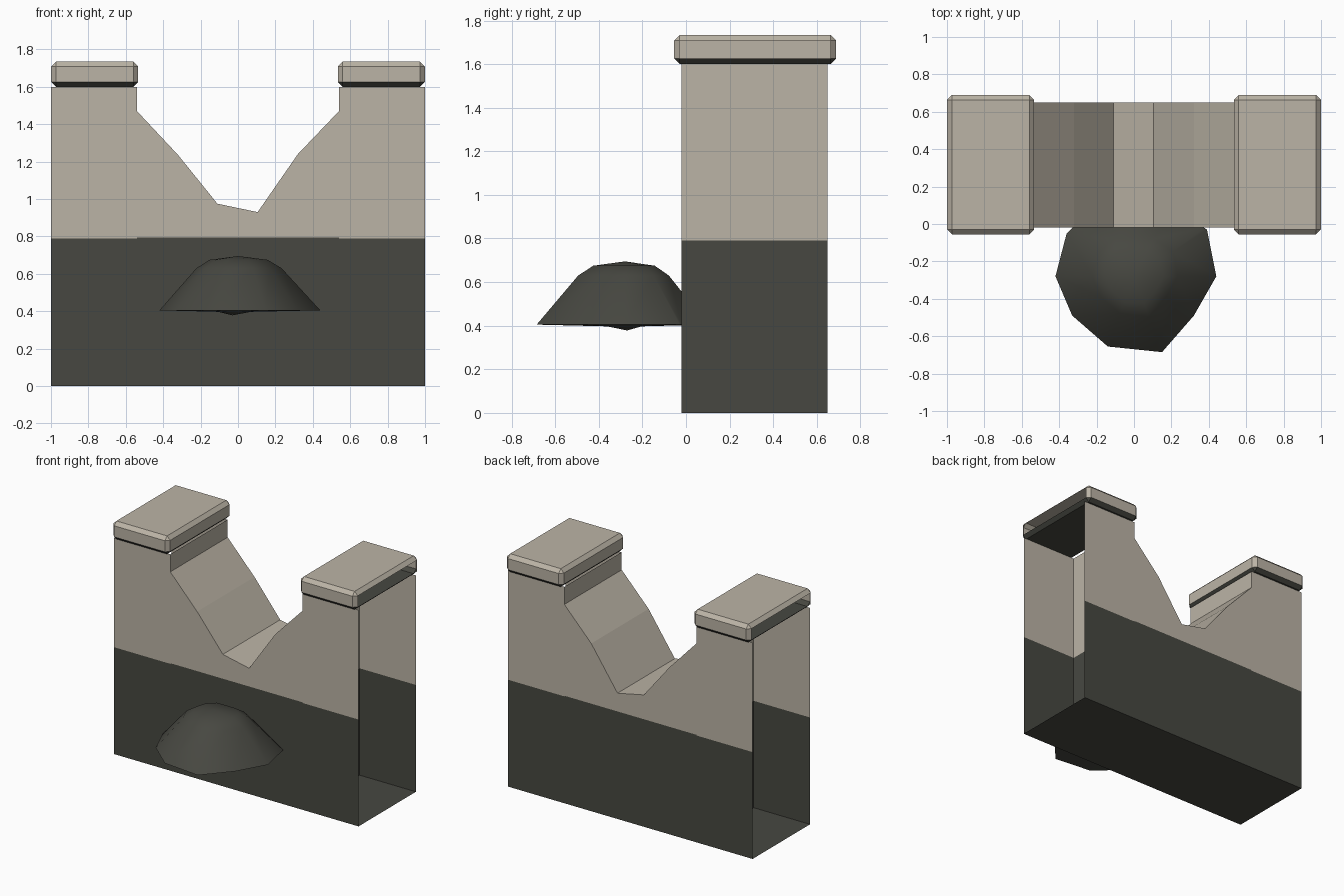
import bpy, bmesh
from mathutils import Vector

if "Cube" in bpy.data.objects:
    bpy.data.objects.remove(bpy.data.objects["Cube"])


def material(name, rgb):
    m = bpy.data.materials.new(name)
    m.diffuse_color = (*rgb, 1)
    m.use_nodes = True
    m.node_tree.nodes["Principled BSDF"].inputs["Base Color"].default_value = m.diffuse_color
    return m


STONE = material("pale stone", (0.50, 0.455, 0.38))
DARK = material("dark rock", (0.063, 0.064, 0.053))
Y0, Y1 = -0.02, 0.65          # wall thickness


def finish(bm, name):
    me = bpy.data.meshes.new(name)
    bm.to_mesh(me)
    bm.free()
    me.materials.append(STONE)
    me.materials.append(DARK)
    ob = bpy.data.objects.new(name, me)
    bpy.context.collection.objects.link(ob)
    return ob


def wall_section(name, profile, open_edges, split):
    """Extrude an x-z profile through the wall, leaving some edges open."""
    bm = bmesh.new()
    a = [bm.verts.new((x, Y0, z)) for x, z in profile]
    b = [bm.verts.new((x, Y1, z)) for x, z in profile]
    bm.faces.new(a)
    bm.faces.new(b[::-1])
    n = len(profile)
    for i in range(n):
        if i not in open_edges:
            j = (i + 1) % n
            bm.faces.new((a[j], a[i], b[i], b[j]))
    bmesh.ops.recalc_face_normals(bm, faces=bm.faces)
    # dark lower band
    geom = bm.verts[:] + bm.edges[:] + bm.faces[:]
    bmesh.ops.bisect_plane(bm, geom=geom, plane_co=(0, 0, split), plane_no=(0, 0, 1))
    for f in bm.faces:
        f.material_index = int(f.calc_center_median().z < split)
    return finish(bm, name)


# middle wall with the V-shaped gap
gap = [(-0.54, 0), (0.54, 0), (0.54, 1.47), (0.32, 1.24), (0.105, 0.93),
       (-0.11, 0.975), (-0.32, 1.235), (-0.54, 1.47)]
wall_section("middle_wall", gap, {1, 7}, 0.795)

for s, side in ((-1, "left"), (1, "right")):
    # tower: open at its outer end and under the cap
    prof = [(s * 0.54, 0), (s, 0), (s, 1.6), (s * 0.54, 1.6)]
    wall_section(side + "_tower", prof, {1, 2}, 0.79)

    # bevelled cap slab with an open outer end and a dark underside
    bm = bmesh.new()
    bmesh.ops.create_cube(bm, size=1)
    for v in bm.verts:
        v.co = Vector((s * 0.767 + v.co.x * 0.466, 0.317 + v.co.y * 0.744,
                       1.667 + v.co.z * 0.134))
    bmesh.ops.bevel(bm, geom=bm.edges[:], offset=0.026, segments=1,
                    affect='EDGES', profile=0.5)
    bm.normal_update()
    end = [f for f in bm.faces if f.normal.x * s > 0.99]
    bmesh.ops.delete(bm, geom=end, context='FACES')
    for f in bm.faces:
        f.material_index = int(f.normal.z < -0.3)
    finish(bm, side + "_cap")

# rock mound: rings shrinking towards the top, and a small lump underneath
base = [(-0.42, -0.28), (-0.33, -0.49), (-0.14, -0.655), (0.15, -0.685),
        (0.32, -0.49), (0.44, -0.28), (0.39, -0.03), (0.2, 0.1),
        (-0.2, 0.1), (-0.36, -0.05)]
cx, cy = 0.0, -0.28


def ring(bm, scale, z, dx=0.0):
    return [bm.verts.new((cx + dx + (x - cx) * scale, cy + (y - cy) * scale, z))
            for x, y in base]


bm = bmesh.new()
rings = [ring(bm, 0.2, 0.397, -0.02), ring(bm, 1, 0.405), ring(bm, 0.53, 0.63),
         ring(bm, 0.36, 0.675)]
n = len(base)
for r, q in zip(rings, rings[1:]):
    for i in range(n):
        j = (i + 1) % n
        bm.faces.new((r[i], r[j], q[j], q[i]))
low = bm.verts.new((-0.03, -0.27, 0.378))
top = bm.verts.new((0, -0.28, 0.695))
for i in range(n):
    j = (i + 1) % n
    bm.faces.new((rings[0][j], rings[0][i], low))
    bm.faces.new((rings[-1][i], rings[-1][j], top))
# trim the part inside the wall
geom = bm.verts[:] + bm.edges[:] + bm.faces[:]
bmesh.ops.bisect_plane(bm, geom=geom, plane_co=(0, Y0, 0), plane_no=(0, 1, 0),
                       clear_outer=True)
bmesh.ops.recalc_face_normals(bm, faces=bm.faces)
for f in bm.faces:
    f.material_index = 1
rock = finish(bm, "rock_mound")
bpy.context.view_layer.objects.active = rock
rock.select_set(True)
bpy.ops.object.shade_smooth_by_angle(angle=1.05)
